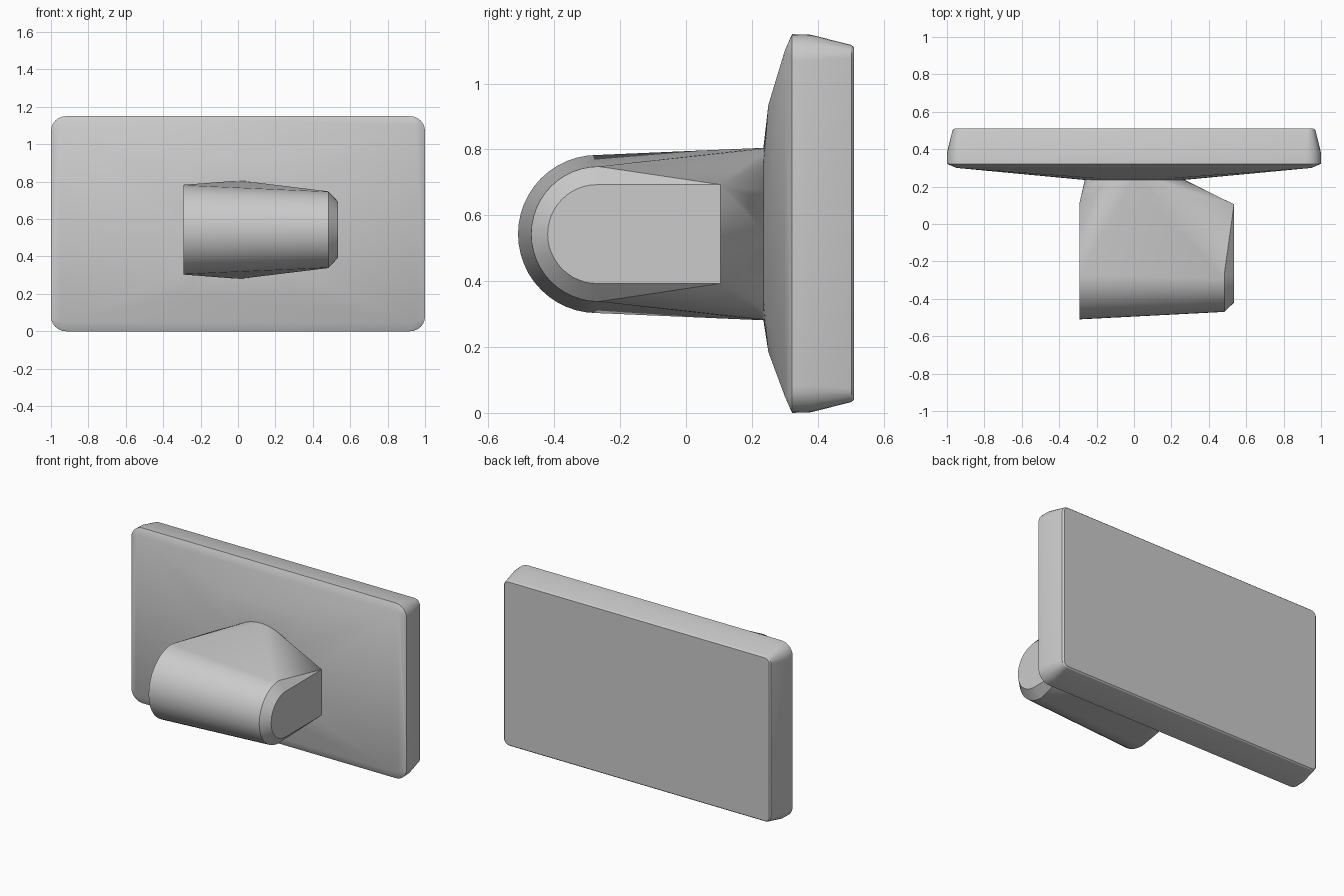
import bpy, bmesh, math

if "Cube" in bpy.data.objects:
    bpy.data.objects.remove(bpy.data.objects["Cube"])

grey = bpy.data.materials.new("plain grey")
grey.use_nodes = True
COLOUR = (0.6, 0.6, 0.6, 1)
grey.diffuse_color = COLOUR
grey.node_tree.nodes["Principled BSDF"].inputs["Base Color"].default_value = COLOUR


def rounded_rect(y, hx, z0, z1, r, steps=6):
    """Upright rectangle with rounded corners."""
    pts = []
    for q, (sx, sz) in enumerate([(1, 1), (-1, 1), (-1, -1), (1, -1)]):
        cx = sx * (hx - r)
        cz = z1 - r if sz > 0 else z0 + r
        for i in range(steps + 1):
            a = math.pi / 2 * (q + i / steps)
            pts.append((cx + r * math.cos(a), y, cz + r * math.sin(a)))
    return pts


def circle(y, z, r, n=48):
    return [(r * math.cos(2 * math.pi * i / n), y, z + r * math.sin(2 * math.pi * i / n))
            for i in range(n)]


def half_round(x, y, z, r, n=24):
    """Half circle bulging towards the front, across the x axis."""
    return [(x, y - r * math.sin(math.pi * i / n), z + r * math.cos(math.pi * i / n))
            for i in range(n + 1)]


def hull_object(name, points):
    """Convex solid wrapped around cross-sections."""
    bm = bmesh.new()
    for p in points:
        bm.verts.new(p)
    res = bmesh.ops.convex_hull(bm, input=bm.verts)
    loose = {g for g in res["geom_interior"] + res["geom_unused"]
             if isinstance(g, bmesh.types.BMVert)}
    bmesh.ops.delete(bm, geom=list(loose), context="VERTS")
    bmesh.ops.dissolve_limit(bm, angle_limit=math.radians(0.5),
                             verts=bm.verts, edges=bm.edges)
    bmesh.ops.recalc_face_normals(bm, faces=bm.faces)
    mesh = bpy.data.meshes.new(name)
    bm.to_mesh(mesh)
    bm.free()
    mesh.materials.append(grey)
    obj = bpy.data.objects.new(name, mesh)
    bpy.context.collection.objects.link(obj)
    bpy.ops.object.select_all(action="DESELECT")
    obj.select_set(True)
    bpy.context.view_layer.objects.active = obj
    bpy.ops.object.shade_smooth_by_angle(angle=math.radians(25))
    return obj


AXIS = 0.543  # height of the knob's centre line

# Back plate: slab with tapered rear edge and shallow pyramid front
plate = rounded_rect(0.51, 0.96, 0.04, 1.11, 0.03)
plate += rounded_rect(0.502, 0.97, 0.033, 1.117, 0.04)
plate += rounded_rect(0.38, 1.0, 0.002, 1.148, 0.08)
plate += rounded_rect(0.322, 1.0, 0.0, 1.15, 0.08)
plate += [(x, 0.30, z) for x in (-0.95, 0.95) for z in (0.05, 1.10)]
plate += [(x, 0.25, z) for x in (-0.28, 0.28) for z in (0.185, 0.935)]
plate += circle(0.235, AXIS, 0.262)
hull_object("back_plate", plate)

# Knob: round neck blending into a sideways half-round bar
knob = circle(0.24, AXIS, 0.262)
knob += half_round(-0.292, -0.27, AXIS, 0.24)
knob += half_round(0.483, -0.265, AXIS, 0.205)
knob += half_round(0.535, -0.27, AXIS, 0.15)
for s in (-1, 1):
    knob += [(-0.292, 0.11, AXIS + s * 0.17), (0.535, 0.105, AXIS + s * 0.15)]
hull_object("knob", knob)
